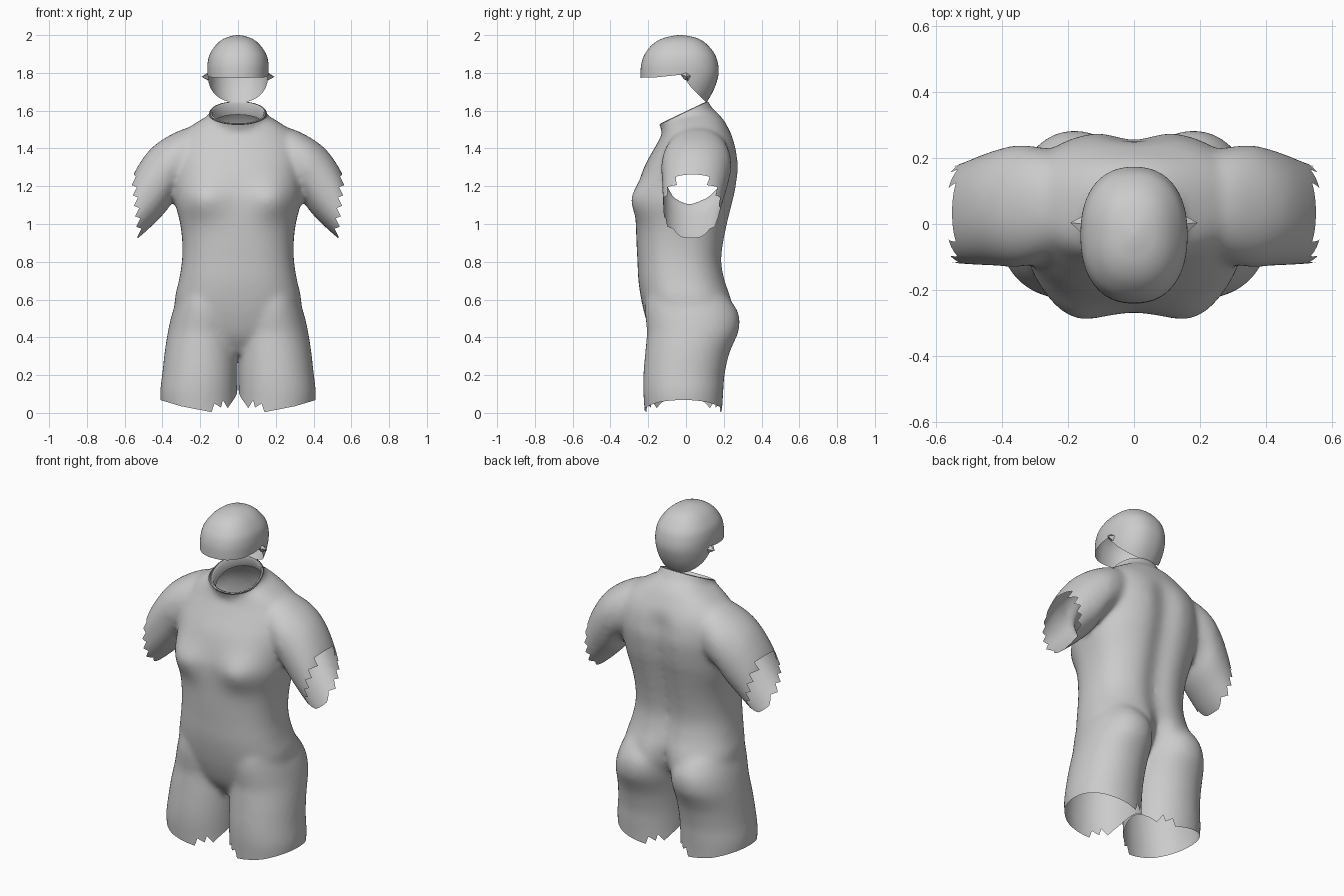
import bpy, bmesh, math
from mathutils import Vector

if "Cube" in bpy.data.objects:
    bpy.data.objects.remove(bpy.data.objects["Cube"])

grey = bpy.data.materials.new("light_grey")
grey.diffuse_color = (0.6, 0.6, 0.6, 1)
grey.use_nodes = True
grey.node_tree.nodes["Principled BSDF"].inputs["Base Color"].default_value = grey.diffuse_color


def spline(rows, steps=5):
    """Catmull-Rom refinement of a list of number tuples."""
    out = []
    for i in range(len(rows) - 1):
        a, b, c, d = (rows[min(max(i + k, 0), len(rows) - 1)] for k in (-1, 0, 1, 2))
        for s in range(steps):
            t = s / steps
            out.append([0.5 * (2 * q + (r - p) * t + (2 * p - 5 * q + 4 * r - u) * t * t
                               + (3 * q - p - 3 * r + u) * t ** 3)
                        for p, q, r, u in zip(a, b, c, d)])
    return out + [list(rows[-1])]


def oval(n=72, e=2.3):
    """Unit superellipse points."""
    pts = []
    for i in range(n):
        c, s = math.cos(2 * math.pi * i / n), math.sin(2 * math.pi * i / n)
        pts.append((math.copysign(abs(c) ** (2 / e), c), math.copysign(abs(s) ** (2 / e), s)))
    return pts


def loft(bm, rings, caps=True):
    loops = [[bm.verts.new(p) for p in r] for r in rings]
    n = len(loops[0])
    for a, b in zip(loops, loops[1:]):
        for i in range(n):
            bm.faces.new((a[i], a[(i + 1) % n], b[(i + 1) % n], b[i]))
    if caps:
        bm.faces.new(loops[0][::-1])
        bm.faces.new(loops[-1])


def level_rings(rows, e):
    """Horizontal rings from rows of z, x_min, x_max, y_front, y_back."""
    return [[Vector(((x0 + x1) / 2 + (x1 - x0) / 2 * u, (y0 + y1) / 2 + (y1 - y0) / 2 * v, z))
             for u, v in oval(e=e)] for z, x0, x1, y0, y1 in spline(rows)]


def ramp(v, lo, hi):
    t = min(1, max(0, (v - lo) / (hi - lo)))
    return t * t * (3 - 2 * t)


def trim(bm, pts, ia, ib, sign, region):
    """Cut along a polyline b = f(a) and remove the faces on its outer side."""
    pts = sorted(pts)
    for (a0, b0), (a1, b1) in zip(pts, pts[1:]):
        faces = [f for f in bm.faces if region(f.calc_center_median())
                 and a0 - 0.03 < f.calc_center_median()[ia] < a1 + 0.03]
        if not faces:
            continue
        geom = set(faces) | {e for f in faces for e in f.edges} | {v for f in faces for v in f.verts}
        co, no = Vector((0, 0, 0)), Vector((0, 0, 0))
        co[ia], co[ib], no[ia], no[ib] = a0, b0, -(b1 - b0), a1 - a0
        bmesh.ops.bisect_plane(bm, geom=list(geom), plane_co=co, plane_no=no.normalized())

    def outside(c):
        for (a0, b0), (a1, b1) in zip(pts, pts[1:]):
            if a0 <= c[ia] <= a1:
                return (c[ib] - b0 - (b1 - b0) * (c[ia] - a0) / (a1 - a0)) * sign > 0
        return False
    dead = [f for f in bm.faces if region(f.calc_center_median()) and outside(f.calc_center_median())]
    bmesh.ops.delete(bm, geom=dead, context='FACES')


def make(name, bm):
    me = bpy.data.meshes.new(name)
    bmesh.ops.recalc_face_normals(bm, faces=bm.faces[:])
    bm.to_mesh(me)
    bm.free()
    ob = bpy.data.objects.new(name, me)
    bpy.context.collection.objects.link(ob)
    me.materials.append(grey)
    bpy.ops.object.select_all(action='DESELECT')
    bpy.context.view_layer.objects.active = ob
    ob.select_set(True)
    return ob


# Torso: half width, front and back by height, with chest swell and back crease
bm = bmesh.new()
torso = [(.31, .10, -.11, .10), (.4, .25, -.175, .19), (.5, .325, -.213, .255), (.6, .335, -.237, .25),
         (.7, .313, -.252, .217), (.8, .297, -.257, .2), (.9, .295, -.262, .21), (1.0, .306, -.265, .23),
         (1.1, .33, -.266, .253), (1.17, .338, -.26, .27), (1.3, .345, -.222, .286), (1.4, .335, -.168, .272),
         (1.46, .31, -.135, .25), (1.5, .275, -.12, .228), (1.55, .20, -.105, .20), (1.59, .13, -.06, .165)]
rings = level_rings([(z, -w, w, f, b) for z, w, f, b in torso], 2.4)
for r in rings:
    for p in r:
        if p.y < 0:
            p.y -= .048 * math.exp(-((abs(p.x) - .19) / .11) ** 2 - ((p.z - 1.13) / .1) ** 2)
        else:
            p.y -= .032 * math.exp(-(p.x / .075) ** 2) * (1 - ramp(p.z, 1.35, 1.5))
            p.y -= .06 * math.exp(-(p.x / .05) ** 2) * (1 - ramp(p.z, .45, .7))
loft(bm, rings)

# Thigh and buttock
loft(bm, level_rings([(.7, .1, .25, -.16, .11), (.63, .05, .31, -.205, .205), (.56, .012, .338, -.217, .262),
                      (.5, .0, .356, -.214, .284), (.43, .0, .371, -.207, .278), (.36, .0, .383, -.212, .248),
                      (.3, .0, .391, -.218, .225), (.2, .002, .402, -.226, .204), (.12, .003, .412, -.227, .198),
                      (.06, .004, .411, -.223, .194), (-.06, .006, .40, -.215, .188)], 2.1))

# Shoulder and sleeve: upper point, lower point, y centre, y half size
arm = [(.08, 1.49, .16, 1.22, .07, .12), (.25, 1.51, .24, 1.2, .06, .165), (.37, 1.465, .325, 1.155, .055, .185),
       (.47, 1.39, .375, 1.075, .048, .175), (.545, 1.28, .44, 1.005, .036, .16), (.58, 1.19, .52, .932, .028, .148),
       (.62, 1.10, .58, .89, .025, .14)]
loft(bm, [[Vector(((a + c) / 2 + (a - c) / 2 * u, y + h * v, (b + d) / 2 + (b - d) / 2 * u))
           for u, v in oval(e=2.15)] for a, b, c, d, y, h in spline(arm)])

# Tilted collar tube
tilt = math.radians(25.5)
normal = Vector((0, -math.sin(tilt), math.cos(tilt)))
along = Vector((0, math.cos(tilt), math.sin(tilt)))
rim = Vector((0, -.012, 1.588))


def collar_ring(depth, rx, ry):
    return [rim - normal * depth + Vector((rx * u, 0, 0)) + along * ry * v for u, v in oval(e=2.1)]


loft(bm, [collar_ring(*r) for r in ((-.09, .146, .14), (0, .15, .143), (.05, .157, .149), (.12, .185, .175))])

# Fuse the parts, then smooth
suit = make("body_suit", bm)
m = suit.modifiers.new("fuse", 'REMESH')
m.mode, m.voxel_size = 'VOXEL', .013
m = suit.modifiers.new("soften", 'SMOOTH')
m.factor, m.iterations = .5, 18
for name in ("fuse", "soften"):
    bpy.ops.object.modifier_apply(modifier=name)

# Open the neck, keep one half, cut the ragged sleeve and leg ends, mirror
bm = bmesh.new()
bm.from_mesh(suit.data)
for co, no in ((rim, normal), (Vector((0, 0, 0)), Vector((-1, 0, 0)))):
    bmesh.ops.bisect_plane(bm, geom=bm.verts[:] + bm.edges[:] + bm.faces[:],
                           plane_co=co, plane_no=no, clear_outer=True)
teeth = [(1.5, .58), (1.275, .565), (.85, .50)]
for k in range(6):
    z, x = 1.25 - .055 * k, .563 - .006 * k
    teeth += [(z, x - .022), (z - .044, x)]
trim(bm, teeth, 2, 0, 1, lambda c: c.x > .45 and c.z > .8)
trim(bm, [(.5, .085), (.41, .068), (.3, .035), (.14, .004), (.125, .05), (.09, .028), (.08, .068), (.055, .025),
          (.02, .075), (-.01, .13)], 0, 2, -1, lambda c: c.z < .2)
bm.to_mesh(suit.data)
bm.free()
m = suit.modifiers.new("mirror", 'MIRROR')
m.merge_threshold = .002
bpy.ops.object.modifier_apply(modifier="mirror")
bpy.ops.object.shade_smooth_by_angle(angle=math.radians(50))

# Collar lining
bm = bmesh.new()
loft(bm, [collar_ring(*r) for r in ((0, .147, .139), (-.003, .141, .133), (.004, .134, .126), (.07, .135, .125))], False)
make("collar_lining", bm)
bpy.ops.object.shade_smooth_by_angle(angle=math.radians(60))

# Cap: dome rings, trimmed to a visor edge in front and a nape point behind
bm = bmesh.new()
cap = [(1.62, .115, -.2, .085), (1.65, .13, -.215, .112), (1.7, .148, -.232, .142), (1.75, .158, -.24, .162),
       (1.8, .162, -.241, .173), (1.85, .161, -.236, .169), (1.9, .149, -.218, .152), (1.95, .115, -.178, .112),
       (1.98, .077, -.13, .068), (1.995, .035, -.075, .015), (2.0, .006, -.04, -.025)]
loft(bm, level_rings([(z, -w, w, f, b) for z, w, f, b in cap], 2.3))
trim(bm, [(-.3, 1.772), (-.15, 1.777), (-.03, 1.79), (.0, 1.76), (.03, 1.72), (.108, 1.642), (.3, 1.55)],
     1, 2, -1, lambda c: c.z < 1.9)
make("cap", bm)
bpy.ops.object.shade_smooth_by_angle(angle=math.radians(50))

# Small pointed ear tabs
for side, name in ((1, "right_ear_tab"), (-1, "left_ear_tab")):
    bm = bmesh.new()
    base = [bm.verts.new((side * .155, y, z)) for y, z in
            ((-.032, 1.795), (.0, 1.805), (.025, 1.785), (.012, 1.758), (-.01, 1.765))]
    tip = bm.verts.new((side * .193, .004, 1.779))
    for i in range(5):
        bm.faces.new((base[i], base[(i + 1) % 5], tip))
    bm.faces.new(base)
    make(name, bm)
